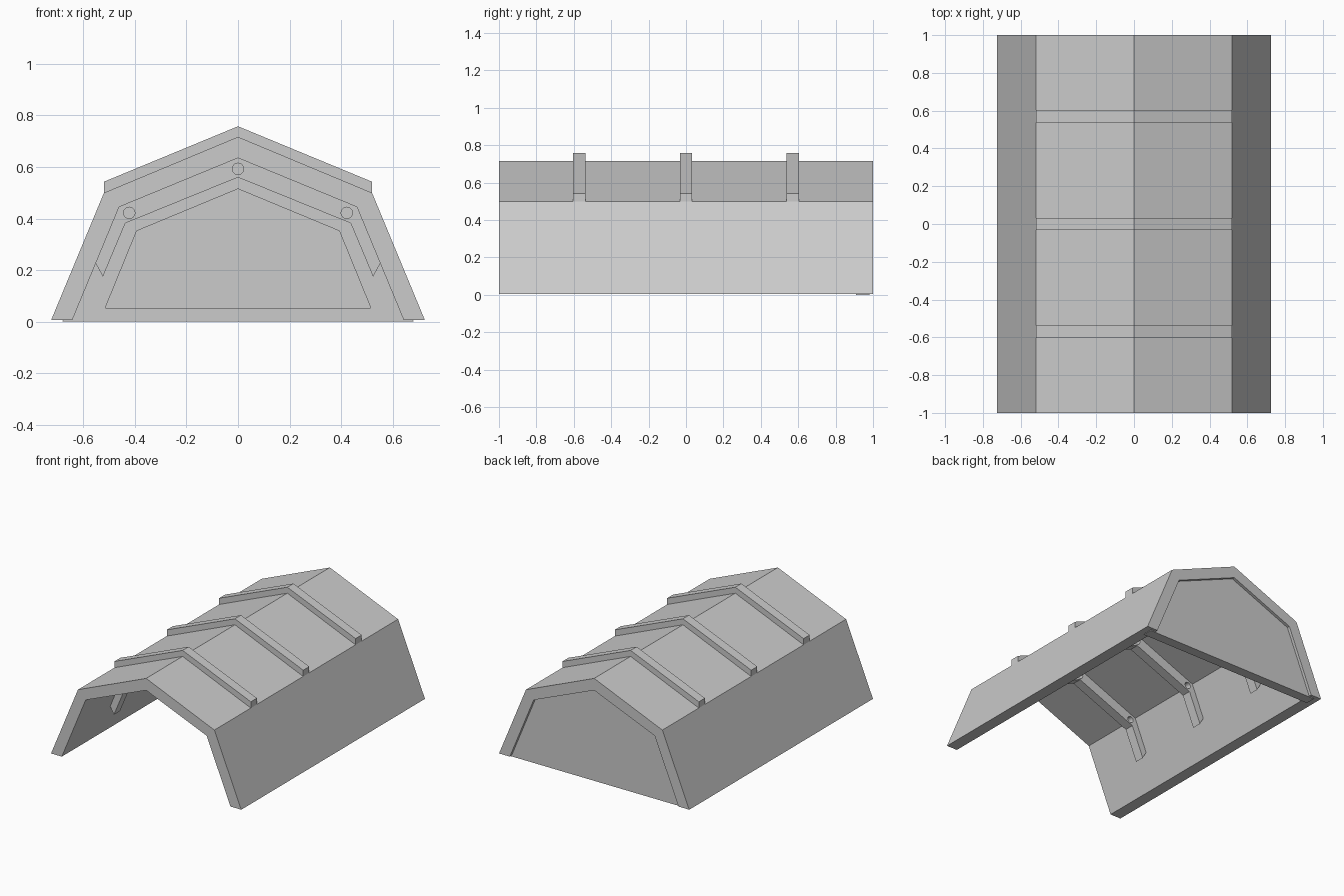
import bpy, bmesh, math
from mathutils import Vector

cube = bpy.data.objects.get("Cube")
if cube:
    bpy.data.objects.remove(cube, do_unlink=True)

GREY = (0.6, 0.6, 0.6, 1)
grey = bpy.data.materials.new("plain grey")
grey.use_nodes = True
grey.diffuse_color = GREY
grey.node_tree.nodes["Principled BSDF"].inputs["Base Color"].default_value = GREY


def mirrored(half):
    """Full path from right-hand points that end on the centre line."""
    return half + [(-x, z) for x, z in reversed(half[:-1])]


def extrude(name, outline, y0, y1):
    """Solid with an x-z outline running from y0 to y1."""
    bm = bmesh.new()
    face = bm.faces.new([bm.verts.new((x, y0, z)) for x, z in outline])
    out = bmesh.ops.extrude_face_region(bm, geom=[face])
    moved = [v for v in out["geom"] if isinstance(v, bmesh.types.BMVert)]
    bmesh.ops.translate(bm, vec=(0, y1 - y0, 0), verts=moved)
    bmesh.ops.recalc_face_normals(bm, faces=bm.faces)
    mesh = bpy.data.meshes.new(name)
    bm.to_mesh(mesh)
    bm.free()
    mesh.materials.append(grey)
    obj = bpy.data.objects.new(name, mesh)
    bpy.context.collection.objects.link(obj)
    return obj


def cut(obj, cutter):
    mod = obj.modifiers.new("cut", "BOOLEAN")
    mod.operation = "DIFFERENCE"
    mod.solver = "EXACT"
    mod.object = cutter
    cutter.hide_render = True
    cutter.hide_set(True)


def band(outer, inner):
    return mirrored(outer) + mirrored(inner)[::-1]


# Shell: folded roof and side walls
outer = [(0.725, 0.006), (0.52, 0.50), (0, 0.717)]
inner = [(0.643, 0.006), (0.461, 0.445), (0, 0.635)]
extrude("shell", band(outer, inner), -1, 1)

# Back wall, set in from the rear edge, with a recessed inner panel
wall = extrude("back_wall", mirrored([(0.682, 0), (0.49, 0.472), (0, 0.675)]), 0.91, 0.98)
panel = extrude("panel_cutter", mirrored([(0.515, 0.053), (0.393, 0.352), (0, 0.515)]), 0.85, 0.935)
cut(wall, panel)

# Bolt holes through the inner ribs
holes = []
for x, z in [(0, 0.593), (0.422, 0.422), (-0.422, 0.422)]:
    ring = [(x + 0.022 * math.cos(a * math.pi / 12), z + 0.022 * math.sin(a * math.pi / 12))
            for a in range(24)]
    holes.append(extrude("hole_cutter", ring, -0.8, 0.8))

# Roof ribs outside and braces inside, in three rows
roof_rib = band([(0.52, 0.543), (0, 0.758)], [(0.52, 0.50), (0, 0.717)])
brace = band([(0.552, 0.226), (0.461, 0.445), (0, 0.635)],
             [(0.524, 0.175), (0.437, 0.382), (0, 0.56)])
for place, y in (("front", -0.57), ("middle", 0), ("rear", 0.57)):
    extrude(place + "_roof_rib", roof_rib, y - 0.033, y + 0.033)
    rib = extrude(place + "_inner_brace", brace, y - 0.033, y + 0.033)
    for hole in holes:
        cut(rib, hole)
